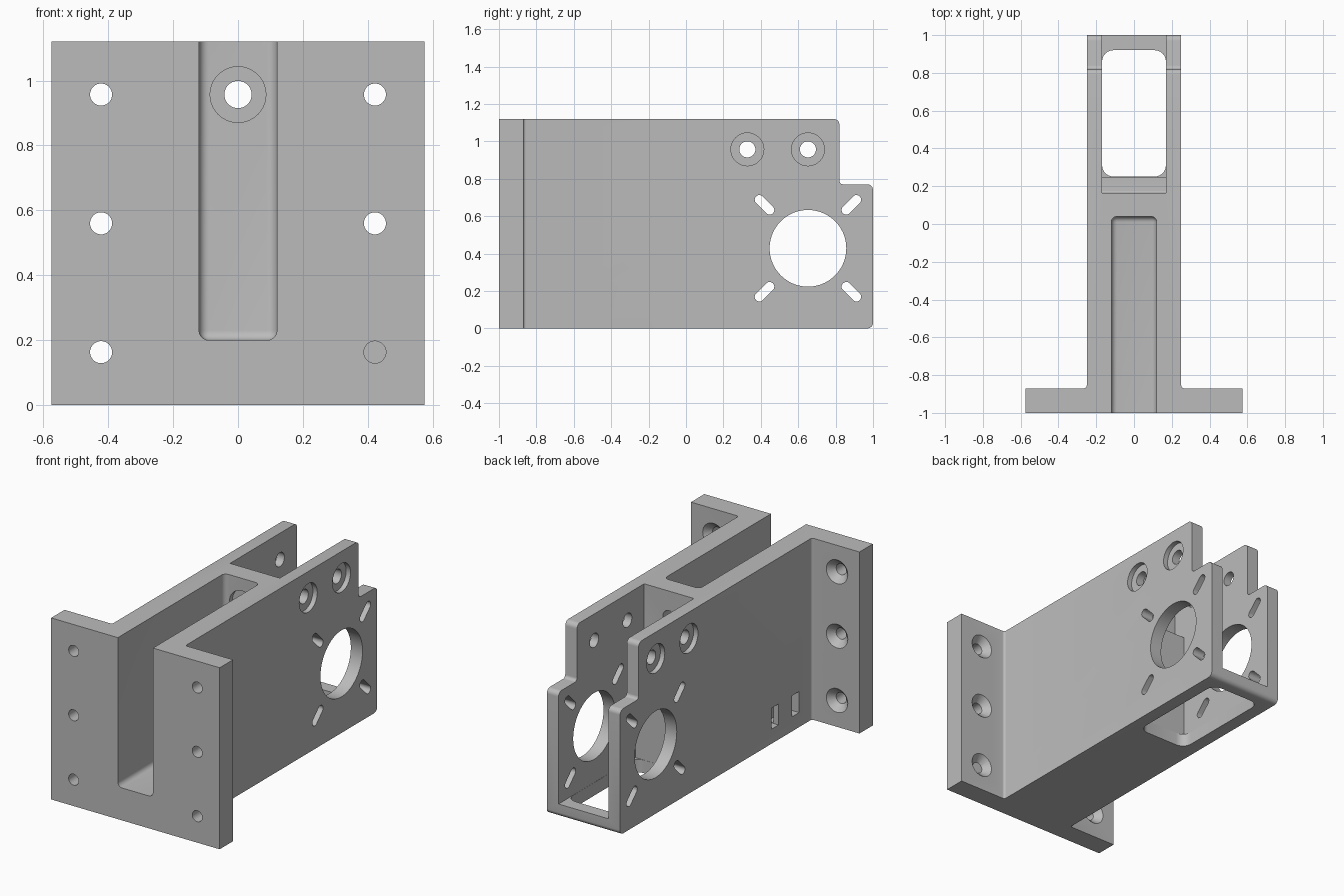
import bpy, bmesh, math
from mathutils import Vector, Matrix

cube = bpy.data.objects.get("Cube")
if cube:
    bpy.data.objects.remove(cube, do_unlink=True)

grey = bpy.data.materials.new("plain grey")
grey.use_nodes = True
grey.diffuse_color = (0.5, 0.5, 0.5, 1)
grey.node_tree.nodes["Principled BSDF"].inputs["Base Color"].default_value = (0.5, 0.5, 0.5, 1)


def make(name, bm):
    bmesh.ops.recalc_face_normals(bm, faces=bm.faces)
    mesh = bpy.data.meshes.new(name)
    bm.to_mesh(mesh)
    bm.free()
    mesh.materials.append(grey)
    ob = bpy.data.objects.new(name, mesh)
    bpy.context.collection.objects.link(ob)
    return ob


def rounded(points, steps=6):
    """Turn (u, v, radius) corners into an outline with filleted corners."""
    out = []
    for i, (u, v, r) in enumerate(points):
        p = Vector((u, v))
        if not r:
            out.append(p)
            continue
        a = (Vector(points[i - 1][:2]) - p).normalized()
        b = (Vector(points[(i + 1) % len(points)][:2]) - p).normalized()
        half = a.angle(b) / 2
        centre = p + (a + b).normalized() * r / math.sin(half)
        start = p + a * r / math.tan(half) - centre
        end = p + b * r / math.tan(half) - centre
        sweep = start.angle_signed(end)
        for k in range(steps + 1):
            out.append(centre + Matrix.Rotation(-sweep * k / steps, 2) @ start)
    return out


def prism(name, outline, axis, lo, hi):
    """Extrude an outline along x (outline in y, z) or along z (outline in x, y)."""
    bm = bmesh.new()
    place = (lambda p, d: (d, p.x, p.y)) if axis == "x" else (lambda p, d: (p.x, p.y, d))
    face = bm.faces.new([bm.verts.new(place(p, lo)) for p in outline])
    ext = bmesh.ops.extrude_face_region(bm, geom=[face])
    shift = Vector(place(Vector((0, 0)), hi - lo))
    bmesh.ops.translate(bm, vec=shift, verts=[g for g in ext["geom"] if isinstance(g, bmesh.types.BMVert)])
    return make(name, bm)


def box(name, lo, hi, bevel=0):
    lo, hi = Vector(lo), Vector(hi)
    bm = bmesh.new()
    bmesh.ops.create_cube(bm, size=1)
    for v in bm.verts:
        v.co = (lo + hi) / 2 + Vector([c * s for c, s in zip(v.co, hi - lo)])
    if bevel:
        bmesh.ops.bevel(bm, geom=bm.edges[:], offset=bevel, segments=6, profile=0.5, affect="EDGES")
    return make(name, bm)


def rod(name, axis, centre, r1, length, r2=None, sides=40):
    """Cylinder or cone along x or y; r2 is the radius at the positive end."""
    bm = bmesh.new()
    bmesh.ops.create_cone(bm, cap_ends=True, segments=sides, radius1=r1,
                          radius2=r1 if r2 is None else r2, depth=length)
    turn = Matrix.Rotation(math.pi / 2, 4, "Y") if axis == "x" else Matrix.Rotation(-math.pi / 2, 4, "X")
    bmesh.ops.transform(bm, matrix=Matrix.Translation(centre) @ turn, verts=bm.verts)
    return make(name, bm)


def combine(target, tool, mode="DIFFERENCE"):
    mod = target.modifiers.new("cut", "BOOLEAN")
    mod.operation, mod.solver, mod.object = mode, "EXACT", tool
    bpy.context.view_layer.objects.active = target
    bpy.ops.object.modifier_apply(modifier=mod.name)
    bpy.data.objects.remove(tool, do_unlink=True)


# T-shaped plan: wide mounting flange and long body
plan = [(-0.575, -1, 0), (0.575, -1, 0), (0.575, -0.87, 0), (0.25, -0.87, 0.015), (0.25, 1.2, 0),
        (-0.25, 1.2, 0), (-0.25, -0.87, 0.015), (-0.575, -0.87, 0)]
bracket = prism("motor_bracket", rounded(plan), "z", -0.1, 1.3)

# Side outline with the stepped rear corner
side = [(-1.2, 0, 0), (1, 0, 0.03), (1, 0.77, 0.03), (0.82, 0.77, 0.02), (0.82, 1.12, 0.03), (-1.2, 1.12, 0)]
combine(bracket, prism("side_outline", rounded(side), "x", -0.8, 0.8), "INTERSECT")

# Front channel with rounded floor and end
combine(bracket, box("front_channel", (-0.12, -1.3, 0.2), (0.12, 0.04, 1.4), 0.03))

# Rear cavity with a ledge on its front wall, and the floor window
cavity = [(0.165, 0.74, 0.01), (0.25, 0.74, 0), (0.25, 0.08, 0), (1.2, 0.08, 0), (1.2, 1.3, 0), (0.165, 1.3, 0)]
combine(bracket, prism("rear_cavity", rounded(cavity), "x", -0.17, 0.17))
window = [(sx * 0.169, y, 0.06) for sx, y in ((-1, 0.251), (1, 0.251), (1, 0.92), (-1, 0.92))]
combine(bracket, prism("floor_window", rounded(window), "z", -0.1, 0.12))

# Motor bore and four radial adjustment slots through both cheeks
cy, cz = 0.652, 0.428
combine(bracket, rod("motor_bore", "x", (0, cy, cz), 0.205, 1, sides=72))
for k in range(4):
    turn = Matrix.Rotation(math.pi / 4 + k * math.pi / 2, 2)
    slot = [(0.265, -0.025, 0.0245), (0.392, -0.025, 0.0245), (0.392, 0.025, 0.0245), (0.265, 0.025, 0.0245)]
    outline = [turn @ p + Vector((cy, cz)) for p in rounded(slot)]
    combine(bracket, prism("adjust_slot", outline, "x", -0.5, 0.5))

# Upper cross holes, counterbored on both outer faces
for y in (0.328, cy):
    combine(bracket, rod("cross_hole", "x", (0, y, 0.957), 0.043, 1))
    for s in (-1, 1):
        combine(bracket, rod("cross_counterbore", "x", (s * 0.27, y, 0.957), 0.088, 0.1))

# Hole through the wall between channel and cavity
combine(bracket, rod("wall_hole", "y", (0, 0.1, 0.957), 0.042, 0.3))
combine(bracket, rod("wall_counterbore", "y", (0, 0.02, 0.957), 0.086, 0.1))

# Flange screw holes, countersunk from behind
for s in (-1, 1):
    for z in (0.163, 0.56, 0.957):
        combine(bracket, rod("flange_hole", "y", (s * 0.422, -0.95, z), 0.034, 0.3))
        combine(bracket, rod("flange_countersink", "y", (s * 0.422, -0.885, z), 0.034, 0.05, 0.083))

# Cable tie loop on one side: two openings joined inside the wall
for y in (-0.71, -0.51):
    combine(bracket, box("tie_opening", (-0.4, y - 0.035, 0.09), (-0.18, y + 0.035, 0.22)))
combine(bracket, box("tie_tunnel", (-0.215, -0.72, 0.095), (-0.175, -0.5, 0.215)))

bpy.ops.object.select_all(action="DESELECT")
bracket.select_set(True)
bpy.context.view_layer.objects.active = bracket
bpy.ops.object.shade_smooth_by_angle(angle=math.radians(30))
